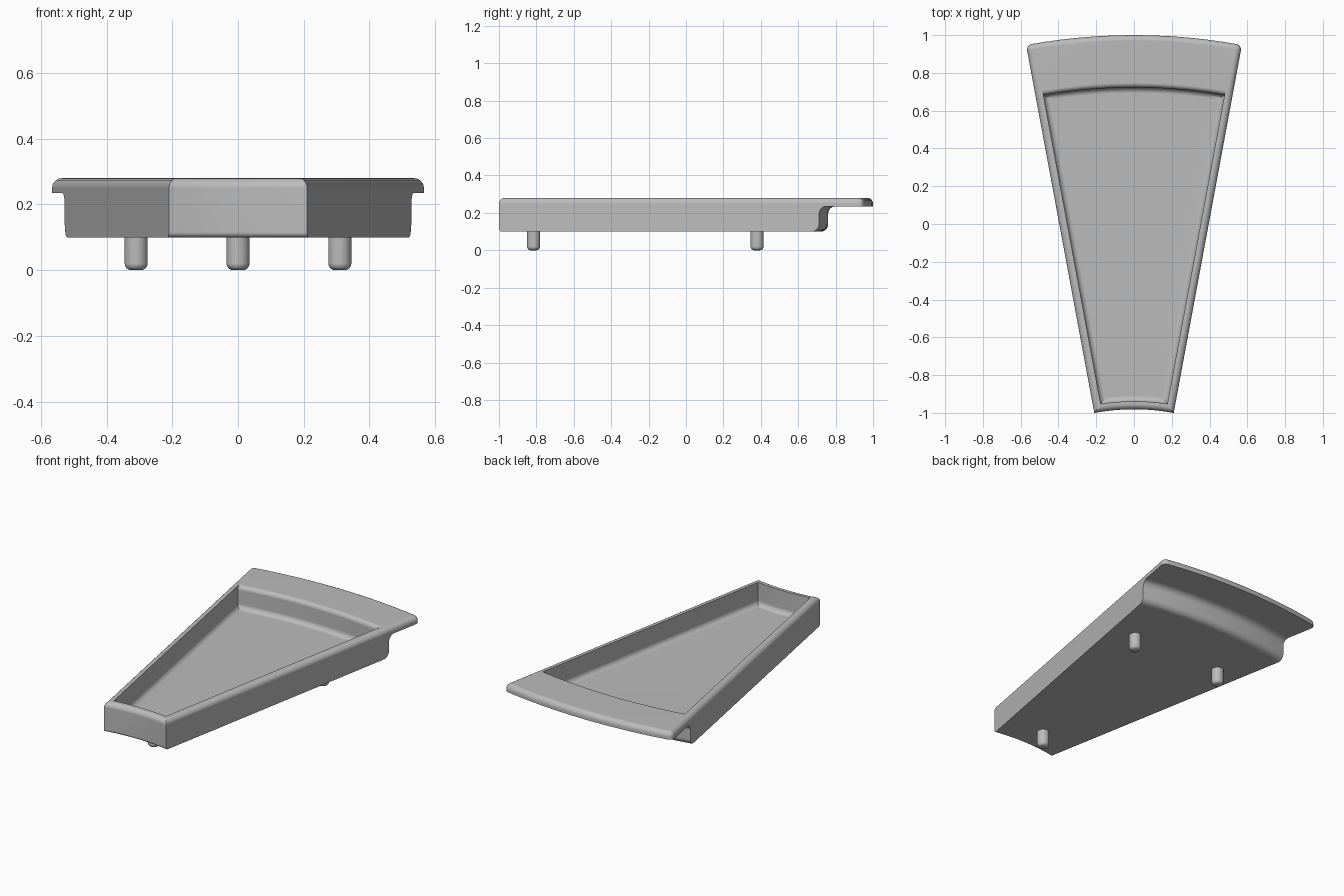
import bpy, bmesh
from math import sin, cos, asin, hypot, radians

cube = bpy.data.objects.get("Cube")
if cube:
    bpy.data.objects.remove(cube, do_unlink=True)

APEX = 2.135                # distance from the origin to the wedge's apex
HALF = radians(10.5)        # half the wedge angle
R_FRONT, R_BACK, R_LIP = 1.154, 2.895, 3.135
TOP, BASE, FLOOR, LIP_Z = 0.28, 0.10, 0.142, 0.235
WALL = 0.042

grey = bpy.data.materials.new("plain grey")
grey.use_nodes = True
colour = (0.5, 0.5, 0.5, 1)
grey.diffuse_color = colour
grey.node_tree.nodes["Principled BSDF"].inputs["Base Color"].default_value = colour


def arc(cx, cz, radius, start, end, steps=6):
    angles = [radians(start + (end - start) * i / steps) for i in range(steps + 1)]
    return [(cx + radius * cos(a), cz + radius * sin(a)) for a in angles]


def sweep(profile, inset, steps):
    """Sweep a (radius, height) profile between two straight sides."""
    bm = bmesh.new()
    rows = []
    for i in range(steps + 1):
        t = 2 * i / steps - 1
        row = []
        for r, z in profile:
            a = t * (HALF - asin(inset / r))
            row.append(bm.verts.new((r * sin(a), r * cos(a) - APEX, z)))
        rows.append(row)
    n = len(profile)
    for a, b in zip(rows, rows[1:]):
        for j in range(n):
            k = (j + 1) % n
            bm.faces.new((a[j], a[k], b[k], b[j]))
    bm.faces.new(rows[0])
    bm.faces.new(rows[-1])
    bmesh.ops.recalc_face_normals(bm, faces=bm.faces)
    # merge flat strips so only real edges remain
    bmesh.ops.dissolve_limit(bm, angle_limit=0.002, verts=bm.verts, edges=bm.edges)
    return bm


def level(edge, z):
    return all(abs(v.co.z - z) < 0.0005 for v in edge.verts)


def round_edges(bm, edges, radius, segments=5):
    bmesh.ops.bevel(bm, geom=edges, offset=radius, offset_type='OFFSET',
                    segments=segments, profile=0.5, affect='EDGES')


def finish(bm, name):
    mesh = bpy.data.meshes.new(name)
    bmesh.ops.recalc_face_normals(bm, faces=bm.faces)
    bm.to_mesh(mesh)
    bm.free()
    mesh.materials.append(grey)
    obj = bpy.data.objects.new(name, mesh)
    bpy.context.collection.objects.link(obj)
    return obj


def smooth(obj):
    bpy.ops.object.select_all(action='DESELECT')
    obj.select_set(True)
    bpy.context.view_layer.objects.active = obj
    bpy.ops.object.shade_smooth_by_angle(angle=radians(35))
    obj.modifiers.new("even shading", 'WEIGHTED_NORMAL').keep_sharp = True


# Tray body with overhanging rear lip
body = [(R_FRONT, TOP)]
body += arc(R_FRONT + 0.015, BASE + 0.015, 0.015, 180, 270, 3)
body += arc(R_BACK - 0.04, BASE + 0.04, 0.04, -90, 0)
body += arc(R_BACK + 0.04, LIP_Z - 0.04, 0.04, 180, 90)
body += [(R_LIP, LIP_Z), (R_LIP, TOP)]
bm = sweep(body, 0, 12)


def lip_corner(edge):
    a, b = (v.co for v in edge.verts)
    upright = (a.xy - b.xy).length < 0.0005
    return upright and hypot(a.x, a.y + APEX) > R_LIP - 0.001 and \
        abs(a.x) > R_LIP * sin(HALF) - 0.001


round_edges(bm, [e for e in bm.edges if level(e, TOP) or lip_corner(e)], 0.03)
tray = finish(bm, "tray")

# Hollow, with a rounded floor edge and a rounded rear brim
hollow = [(R_FRONT + WALL, TOP + 0.1), (R_FRONT + WALL, FLOOR), (R_BACK - 0.037, FLOOR)]
hollow += arc(R_BACK - 0.012, TOP - 0.025, 0.025, 180, 90)
hollow += [(R_BACK - 0.012, TOP + 0.1)]
bm = sweep(hollow, WALL, 10)
round_edges(bm, [e for e in bm.edges if level(e, FLOOR)], 0.03)
cutter = finish(bm, "hollow_cutter")
cutter.hide_render = True

cut = tray.modifiers.new("hollow", 'BOOLEAN')
cut.operation = 'DIFFERENCE'
cut.solver = 'EXACT'
cut.object = cutter
bpy.context.view_layer.objects.active = tray
bpy.ops.object.modifier_apply(modifier=cut.name)
bpy.data.objects.remove(cutter, do_unlink=True)
smooth(tray)

# Three locating pegs underneath
for name, x, y in (("front_peg", 0, -0.815), ("left_peg", 0.31, 0.38),
                   ("right_peg", -0.31, 0.38)):
    bm = bmesh.new()
    bmesh.ops.create_cone(bm, cap_ends=True, segments=32, radius1=0.035,
                          radius2=0.035, depth=0.11)
    bmesh.ops.translate(bm, verts=bm.verts, vec=(x, y, 0.055))
    round_edges(bm, [e for e in bm.edges if level(e, 0)], 0.02, 4)
    smooth(finish(bm, name))
